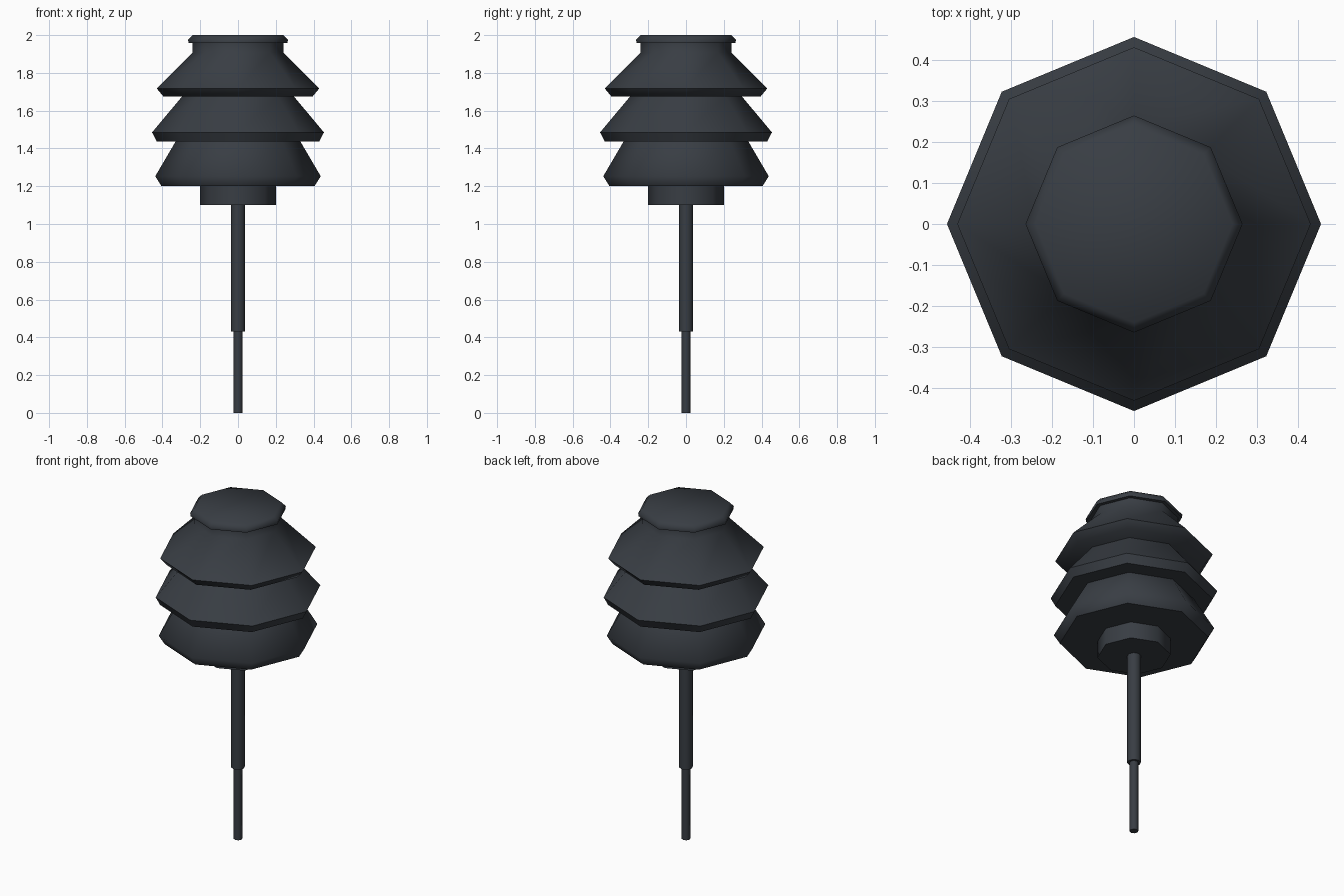
import bpy
import bmesh
import math

if "Cube" in bpy.data.objects:
    bpy.data.objects.remove(bpy.data.objects["Cube"])

SIDES = 8

metal = bpy.data.materials.new("dark slate metal")
metal.diffuse_color = (0.040, 0.047, 0.057, 1.0)
metal.use_nodes = True
metal.node_tree.nodes["Principled BSDF"].inputs["Base Color"].default_value = metal.diffuse_color


def lathe(name, profile, sides=SIDES):
    """Closed polygonal turning from (radius, z) pairs listed bottom to top."""
    bm = bmesh.new()
    rings = []
    for r, z in profile:
        rings.append([bm.verts.new((r * math.cos(2 * math.pi * i / sides),
                                    r * math.sin(2 * math.pi * i / sides), z))
                      for i in range(sides)])
    for low, high in zip(rings, rings[1:]):
        for i in range(sides):
            j = (i + 1) % sides
            bm.faces.new((low[i], low[j], high[j], high[i]))
    bm.faces.new(rings[0][::-1])
    bm.faces.new(rings[-1])
    mesh = bpy.data.meshes.new(name)
    bm.to_mesh(mesh)
    bm.free()
    mesh.materials.append(metal)
    ob = bpy.data.objects.new(name, mesh)
    bpy.context.collection.objects.link(ob)
    bpy.ops.object.select_all(action='DESELECT')
    ob.select_set(True)
    bpy.context.view_layer.objects.active = ob
    bpy.ops.object.shade_smooth_by_angle(angle=math.radians(60))
    return ob


# Ground stake and thicker pole
lathe("ground_stake", [(0.024, 0.0), (0.024, 0.44)])
lathe("pole", [(0.038, 0.43), (0.038, 1.11)])

# Collar under the lamp head
lathe("collar", [(0.2, 1.1), (0.2, 1.21)])

# Three stacked shades, each a sloped roof with an undercut rim
lathe("lower_shade", [(0.405, 1.2), (0.438, 1.253), (0.33, 1.437), (0.318, 1.457)])
lathe("middle_shade", [(0.43, 1.437), (0.455, 1.485), (0.296, 1.675), (0.28, 1.695)])
lathe("upper_shade", [(0.395, 1.675), (0.43, 1.717), (0.24, 1.907), (0.24, 1.965)])

# Bevelled cap
lathe("cap", [(0.262, 1.957), (0.264, 1.975), (0.24, 2.0)])
